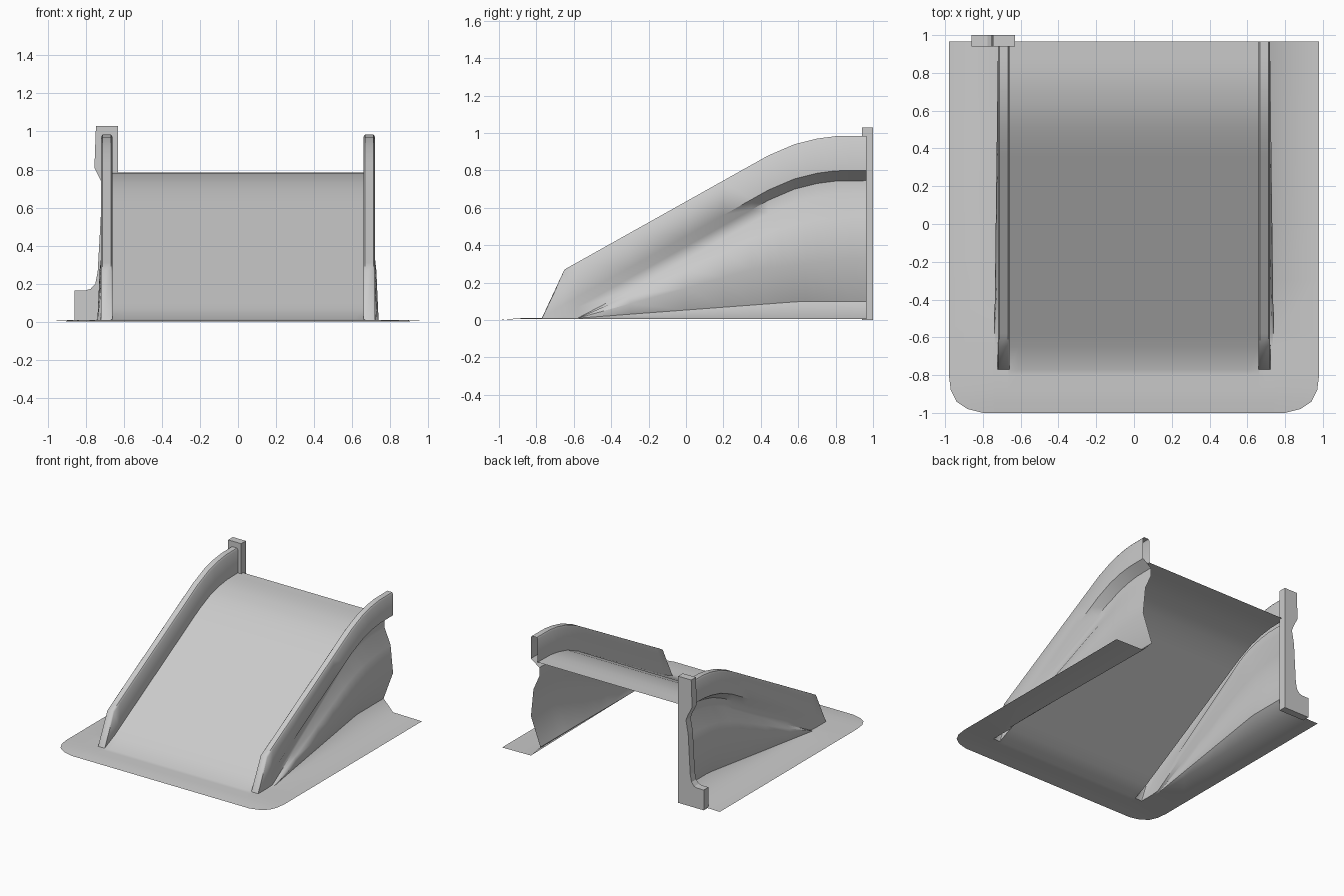
import bpy, bmesh, math

cube = bpy.data.objects.get("Cube")
if cube:
    bpy.data.objects.remove(cube, do_unlink=True)

GREY = (0.6, 0.6, 0.6, 1.0)
grey = bpy.data.materials.new("plain grey")
grey.use_nodes = True
grey.diffuse_color = GREY
grey.node_tree.nodes["Principled BSDF"].inputs["Base Color"].default_value = GREY


def curve(*keys):
    """Piecewise linear function through (y, value) keys."""
    def value(y):
        if y <= keys[0][0]:
            return keys[0][1]
        for (a, u), (b, v) in zip(keys, keys[1:]):
            if y <= b:
                return u + (v - u) * (y - a) / (b - a)
        return keys[-1][1]
    return value


def finish(name, bm):
    mesh = bpy.data.meshes.new(name)
    bm.to_mesh(mesh)
    bm.free()
    mesh.materials.append(grey)
    ob = bpy.data.objects.new(name, mesh)
    bpy.context.collection.objects.link(ob)
    return ob


# Heights and widths that change from the front to the back
BASE = 0.01
ground = curve((-1, 0), (-0.94, 0.006), (-0.88, BASE))
rail_top = curve((-0.77, BASE), (-0.65, 0.27), (0.44, 0.88), (0.58, 0.94),
                 (0.7, 0.97), (0.8, 0.983), (0.97, 0.985))
deck = curve((-0.8, BASE), (-0.77, 0.012), (-0.65, 0.065), (0.44, 0.675),
             (0.58, 0.737), (0.7, 0.768), (0.8, 0.782), (0.97, 0.785))
bulge = curve((-0.58, BASE), (0, 0.17), (0.35, 0.27), (0.97, 0.33))
crease = curve((-0.58, BASE), (0.62, 0.1))
outer_x = curve((-1, 0.8), (-0.98, 0.88), (-0.94, 0.94), (-0.88, 0.97), (-0.8, 0.98))
groove_x = curve((-0.65, 0.722), (0.5, 0.645))
bulge_x = curve((-0.65, 0.74), (0.97, 0.72))
crease_x = curve((-0.65, 0.742), (0.62, 0.635))
foot_x = curve((-0.65, 0.745), (0.97, 0.72))


def half_section(y):
    """Points from the deck middle over the rail and down to the flange."""
    g, top, low = ground(y), rail_top(y), bulge(y)
    if y <= -0.8:
        g = top = low = ground(y)
    rail = top - g
    d = max(deck(y), g) if y > -0.8 else g
    lip = max(top - 0.185, low)
    groove_a, groove_b = max(top - 0.24, low), max(top - 0.31, low)
    soft = min(0.012, rail * 0.5)
    return [
        (0, d), (0.33, d), (0.61, d), (0.66, d),
        (0.66, max(top - soft, d)), (0.668, top), (0.712, top), (0.72, top - soft),
        (0.72, lip), (groove_x(y), groove_a), (groove_x(y), groove_b),
        (groove_x(y) * 0.3 + bulge_x(y) * 0.7, groove_b + (low - groove_b) * 0.35),
        (bulge_x(y), low), (crease_x(y), crease(y) if y > -0.8 else g),
        (foot_x(y), g), (outer_x(y), g * 0.6),
    ]


# Ramp sheet: deck, rails, side walls and flange lofted in one skin
stations = [-1, -0.98, -0.94, -0.88, -0.8, -0.77, -0.65, -0.58, -0.3, 0,
            0.2, 0.35, 0.44, 0.51, 0.58, 0.64, 0.7, 0.8, 0.88, 0.965]
bm = bmesh.new()
rows = []
for y in stations:
    half = half_section(y)
    full = [(-x, z) for x, z in reversed(half[1:])] + half
    rows.append([bm.verts.new((x, y, z)) for x, z in full])
for near, far in zip(rows, rows[1:]):
    for j in range(len(near) - 1):
        bm.faces.new((near[j], near[j + 1], far[j + 1], far[j]))
bmesh.ops.remove_doubles(bm, verts=bm.verts[:], dist=0.0005)
bmesh.ops.dissolve_degenerate(bm, edges=bm.edges[:], dist=0.0001)
ramp = finish("ramp_sheet", bm)
bpy.ops.object.select_all(action="DESELECT")
ramp.select_set(True)
bpy.context.view_layer.objects.active = ramp
bpy.ops.object.shade_smooth_by_angle(angle=math.radians(50))

# Back post: outline following the wall, extruded in depth
outline = [(-0.63, 0), (-0.63, 1.03), (-0.747, 1.03), (-0.755, 0.81), (-0.715, 0.73),
           (-0.7, 0.69), (-0.72, 0.58), (-0.738, 0.26), (-0.75, 0.2), (-0.775, 0.172),
           (-0.8, 0.165), (-0.86, 0.165), (-0.86, 0)]
bm = bmesh.new()
face = bm.faces.new([bm.verts.new((x, 0.94, z)) for x, z in outline])
grown = bmesh.ops.extrude_face_region(bm, geom=[face])["geom"]
bmesh.ops.translate(bm, verts=[v for v in grown if isinstance(v, bmesh.types.BMVert)],
                    vec=(0, 0.06, 0))
bmesh.ops.recalc_face_normals(bm, faces=bm.faces[:])
finish("back_post", bm)
